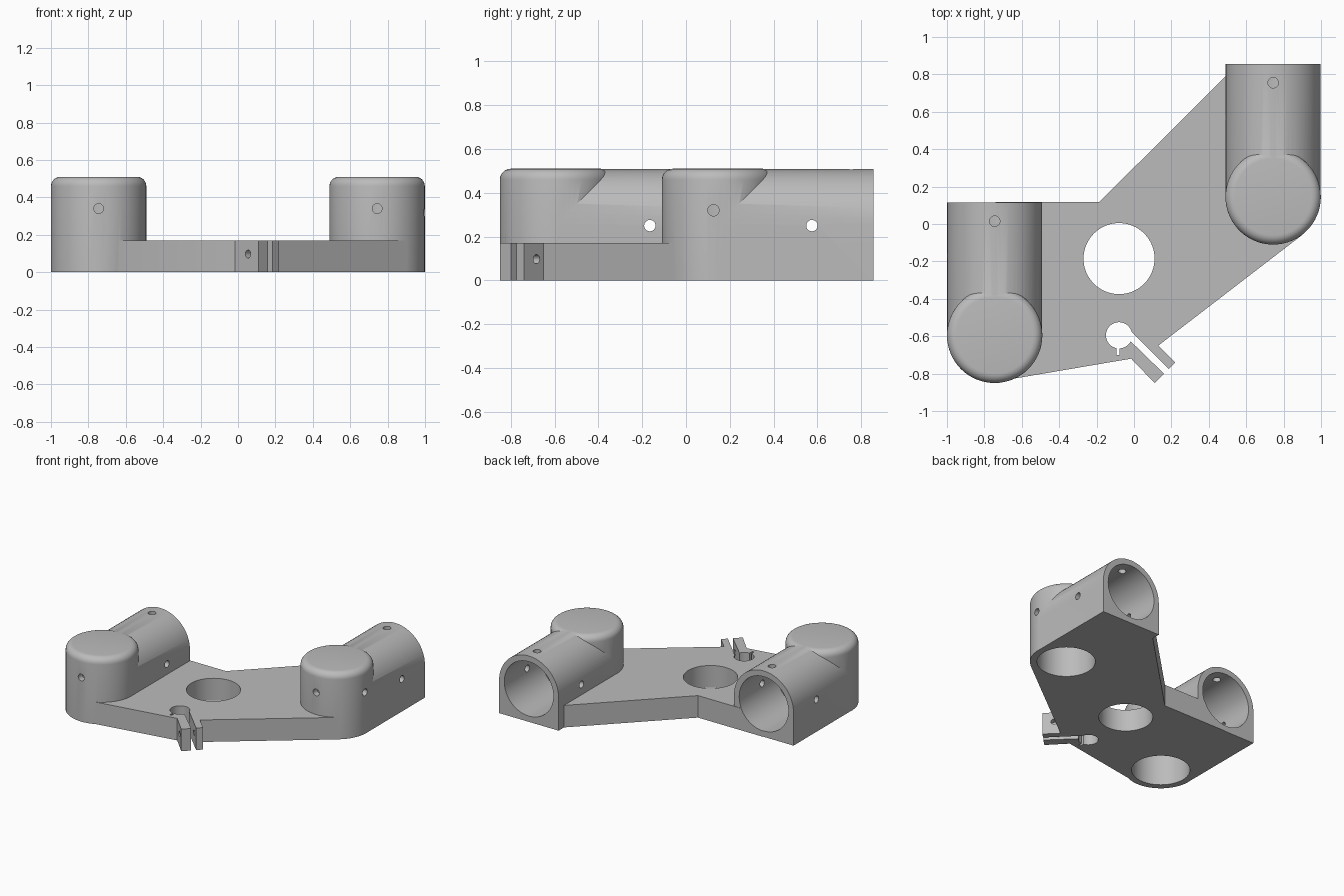
import bpy, bmesh, math
from mathutils import Vector

if "Cube" in bpy.data.objects:
    bpy.data.objects.remove(bpy.data.objects["Cube"])

grey = bpy.data.materials.new("light_grey")
grey.diffuse_color = (0.5, 0.5, 0.5, 1)
grey.use_nodes = True
grey.node_tree.nodes["Principled BSDF"].inputs["Base Color"].default_value = grey.diffuse_color
PLATE_Z, R, TOP = 0.17, 0.255, 0.51


def finish(name, bm):
    bmesh.ops.recalc_face_normals(bm, faces=bm.faces)
    mesh = bpy.data.meshes.new(name)
    bm.to_mesh(mesh)
    bm.free()
    mesh.materials.append(grey)
    ob = bpy.data.objects.new(name, mesh)
    bpy.context.collection.objects.link(ob)
    return ob


def extrude(name, points, vec):
    """Closed polygon pushed along a vector."""
    bm = bmesh.new()
    face = bm.faces.new([bm.verts.new(p) for p in points])
    res = bmesh.ops.extrude_face_region(bm, geom=[face])
    moved = [v for v in res["geom"] if isinstance(v, bmesh.types.BMVert)]
    bmesh.ops.translate(bm, verts=moved, vec=vec)
    return finish(name, bm)


def rod(name, a, b, r, seg=64):
    """Cylinder between two points."""
    a, b = Vector(a), Vector(b)
    bm = bmesh.new()
    bmesh.ops.create_cone(bm, cap_ends=True, segments=seg, radius1=r, radius2=r,
                          depth=(b - a).length)
    turn = (b - a).to_track_quat('Z', 'Y').to_matrix()
    bmesh.ops.rotate(bm, verts=bm.verts, cent=(0, 0, 0), matrix=turn)
    bmesh.ops.translate(bm, verts=bm.verts, vec=(a + b) / 2)
    return finish(name, bm)


def dome(name, x, y, seg=64, fillet=0.05):
    """Upright cylinder with a rounded top rim."""
    profile = [(R, 0)] + [(R - fillet + fillet * math.cos(t * math.pi / 12),
                           TOP - fillet + fillet * math.sin(t * math.pi / 12)) for t in range(7)]
    bm = bmesh.new()
    rings = [[bm.verts.new((x + r * math.cos(2 * math.pi * i / seg),
                            y + r * math.sin(2 * math.pi * i / seg), z))
              for i in range(seg)] for r, z in profile]
    for lo, hi in zip(rings, rings[1:]):
        for i in range(seg):
            j = (i + 1) % seg
            bm.faces.new((lo[i], lo[j], hi[j], hi[i]))
    bm.faces.new(rings[0])
    bm.faces.new(rings[-1])
    return finish(name, bm)


def combine(target, tool, op):
    mod = target.modifiers.new(op, 'BOOLEAN')
    mod.operation, mod.object, mod.solver = op, tool, 'EXACT'
    bpy.context.view_layer.objects.active = target
    bpy.ops.object.modifier_apply(modifier=mod.name)
    bpy.data.objects.remove(tool, do_unlink=True)


# base plate with the two clamp ears
outline = [(-0.74, 0.05), (-0.74, 0.118), (-0.185, 0.118), (0.49, 0.79), (0.74, 0.79),
           (0.74, 0.145), (0.9, -0.058), (0.13, -0.65), (0.22, -0.74), (0.185, -0.775),
           (-0.03, -0.56), (-0.06, -0.59), (-0.04, -0.61), (-0.015, -0.63), (0.16, -0.80),
           (0.11, -0.85), (-0.015, -0.72), (-0.65, -0.828), (-0.74, -0.6)]
body = extrude("bracket", [(x, y, 0) for x, y in outline], (0, 0, PLATE_Z))

# two elbow sockets: upright domed cylinder plus arched tube running backward
elbows = [(-0.745, -0.595), (0.744, 0.145)]
LENGTH = 0.71
for x, y in elbows:
    combine(body, dome("socket", x, y), 'UNION')
    r = R - 0.001
    arch = [(x - r, y, 0), (x + r, y, 0)]
    arch += [(x + r * math.cos(math.pi * i / 32), y, R + r * math.sin(math.pi * i / 32))
             for i in range(33)]
    combine(body, extrude("tube", arch, (0, LENGTH, 0)), 'UNION')

# bores and screw holes of each elbow
for x, y in elbows:
    end = y + LENGTH
    cuts = [((x, y, -0.1), (x, y, 0.455), 0.205, 64),
            ((x, y + 0.25, R), (x, end + 0.1, R), 0.21, 64),
            ((x, end - 0.10, R), (x, end - 0.10, 0.6), 0.028, 24),
            ((x - 0.4, end - 0.28, 0.25), (x + 0.4, end - 0.28, 0.25), 0.026, 24),
            ((x, y, 0.34), (x, y - 0.4, 0.34), 0.026, 24)]
    if x > 0:
        cuts.append(((x, y - 0.02, 0.32), (x + 0.4, y - 0.02, 0.32), 0.026, 24))
    for a, b, r, seg in cuts:
        combine(body, rod("cutter", a, b, r, seg), 'DIFFERENCE')

# centre hole, clamp hole, relief slot and pinch bolt hole
combine(body, rod("cutter", (-0.08, -0.185, -0.1), (-0.08, -0.185, 0.3), 0.19), 'DIFFERENCE')
combine(body, rod("cutter", (-0.08, -0.595, -0.1), (-0.08, -0.595, 0.3), 0.07, 48), 'DIFFERENCE')
slot = [(-0.093, -0.6, -0.1), (-0.077, -0.6, -0.1), (-0.077, -0.7, -0.1), (-0.093, -0.7, -0.1)]
combine(body, extrude("cutter", slot, (0, 0, 0.4)), 'DIFFERENCE')
combine(body, rod("cutter", (0.0, -0.845, 0.097), (0.23, -0.615, 0.097), 0.021, 24), 'DIFFERENCE')

bpy.ops.object.select_all(action='DESELECT')
body.select_set(True)
bpy.context.view_layer.objects.active = body
bpy.ops.object.shade_smooth_by_angle(angle=math.radians(30))
